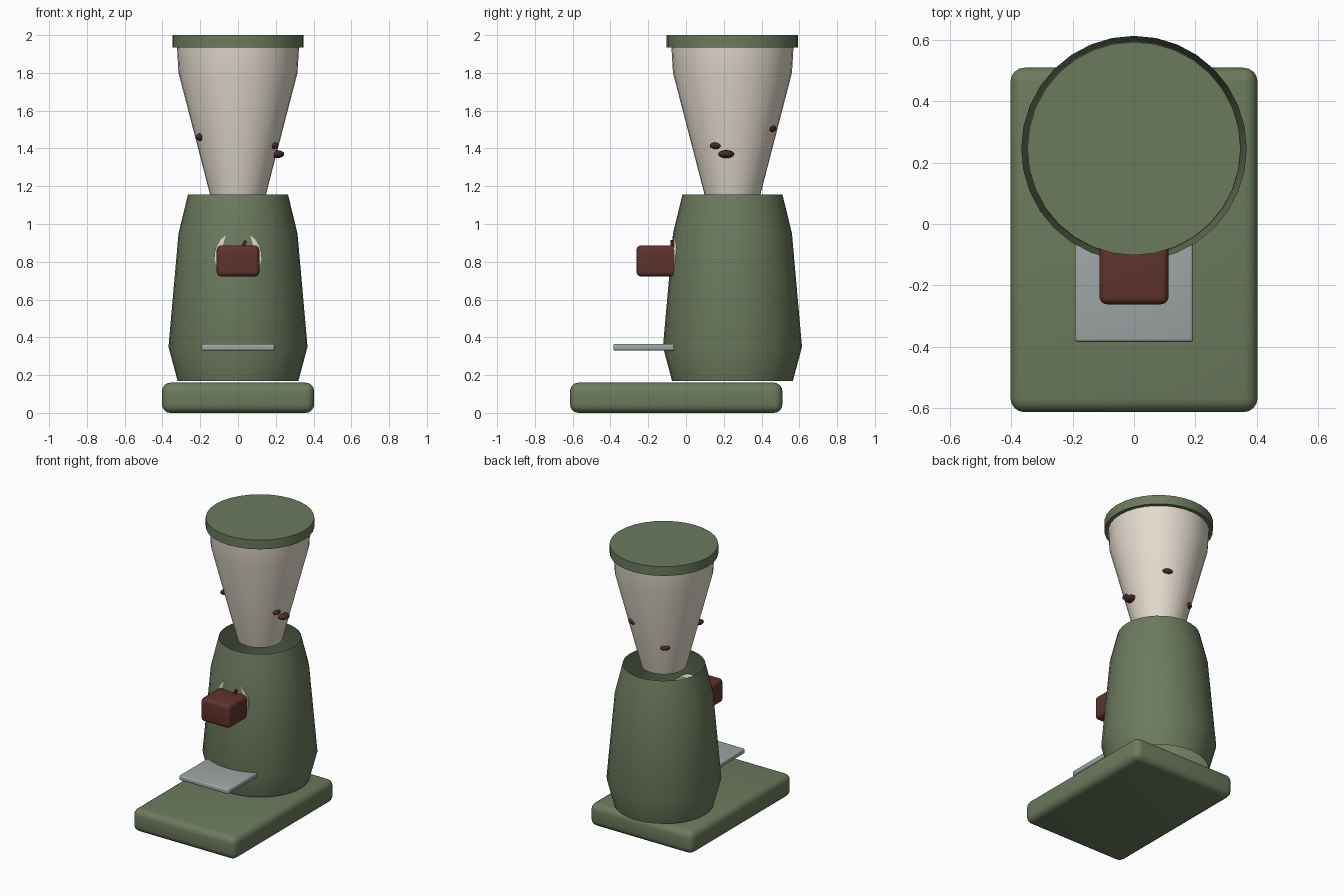
import bpy, math

if "Cube" in bpy.data.objects:
    bpy.data.objects.remove(bpy.data.objects["Cube"])

AXIS_Y = 0.246  # centre line of the turned parts


def material(name, rgb):
    m = bpy.data.materials.new(name)
    m.diffuse_color = (*rgb, 1)
    m.use_nodes = True
    m.node_tree.nodes["Principled BSDF"].inputs["Base Color"].default_value = m.diffuse_color
    return m


GREEN = material("green_enamel", (0.15, 0.195, 0.11))
CREAM = material("cream", (0.78, 0.71, 0.62))
RED = material("dark_red", (0.115, 0.033, 0.026))
BROWN = material("bean_brown", (0.07, 0.022, 0.016))
STEEL = material("steel", (0.34, 0.38, 0.38))


def finish(obj, name, mat):
    obj.name = name
    obj.data.materials.append(mat)
    bpy.ops.object.select_all(action='DESELECT')
    obj.select_set(True)
    bpy.context.view_layer.objects.active = obj
    bpy.ops.object.shade_smooth_by_angle(angle=math.radians(35))
    return obj


def turned(name, profile, mat, caps=False, sides=32):
    """Revolve (radius, height) points around the centre line."""
    verts, faces = [], []
    for r, z in profile:
        for i in range(sides):
            a = 2 * math.pi * i / sides
            verts.append((r * math.cos(a), AXIS_Y + r * math.sin(a), z))
    for k in range(len(profile) - 1):
        for i in range(sides):
            j = (i + 1) % sides
            faces.append((k * sides + i, k * sides + j,
                          (k + 1) * sides + j, (k + 1) * sides + i))
    if caps:
        faces.append(tuple(reversed(range(sides))))
        faces.append(tuple(range(len(verts) - sides, len(verts))))
    mesh = bpy.data.meshes.new(name)
    mesh.from_pydata(verts, [], faces)
    obj = bpy.data.objects.new(name, mesh)
    bpy.context.collection.objects.link(obj)
    return finish(obj, name, mat)


def rounded_box(name, lo, hi, bevel, mat, tilt=0):
    bpy.ops.mesh.primitive_cube_add(size=1, location=[(a + b) / 2 for a, b in zip(lo, hi)])
    obj = bpy.context.object
    obj.scale = [b - a for a, b in zip(lo, hi)]
    bpy.ops.object.transform_apply(location=False, rotation=False, scale=True)
    obj.rotation_euler.y = tilt
    if bevel:
        mod = obj.modifiers.new("round", 'BEVEL')
        mod.width, mod.segments = bevel, 4
        bpy.ops.object.modifier_apply(modifier=mod.name)
    return finish(obj, name, mat)


# Base, open-topped body, hopper funnel and lid
rounded_box("base", (-0.403, -0.614, 0), (0.403, 0.51, 0.16), 0.045, GREEN)
turned("body", [(0.32, 0.17), (0.368, 0.35), (0.315, 0.95), (0.265, 1.155)], GREEN)
turned("hopper", [(0.145, 1.145), (0.315, 1.80), (0.324, 1.95)], CREAM)
turned("lid", [(0.348, 1.935), (0.348, 2.0)], GREEN, caps=True)

# Grind dial, half sunk into the body, with its pointer
bpy.ops.mesh.primitive_cylinder_add(vertices=32, radius=0.125, depth=0.06,
                                    location=(0, -0.033, 0.832),
                                    rotation=(math.pi / 2, 0, 0))
finish(bpy.context.object, "dial", CREAM)
rounded_box("dial_pointer", (0.013, -0.082, 0.83), (0.031, -0.055, 0.915), 0, BROWN, tilt=0.45)

# Outlet block and cup shelf
rounded_box("outlet", (-0.113, -0.262, 0.722), (0.113, -0.04, 0.887), 0.025, RED)
rounded_box("cup_shelf", (-0.193, -0.385, 0.33), (0.193, -0.01, 0.365), 0.01, STEEL)

# Coffee beans poking through the hopper wall: location, radii, turn
beans = [
    ((0.207, 0.213, 1.37), (0.038, 0.042, 0.021), 0.0),
    ((0.19, 0.16, 1.415), (0.024, 0.036, 0.018), 0.3),
    ((-0.2, 0.142, 1.46), (0.02, 0.034, 0.02), -0.5),
    ((0.1, 0.453, 1.505), (0.036, 0.024, 0.018), -0.4),
    ((-0.118, 0.4, 1.357), (0.032, 0.024, 0.019), 0.7),
]
for n, (loc, radii, turn) in enumerate(beans, 1):
    bpy.ops.mesh.primitive_uv_sphere_add(segments=16, ring_count=8, location=loc,
                                         rotation=(0, 0, turn))
    bpy.context.object.scale = radii
    finish(bpy.context.object, f"bean_{n}", BROWN)
